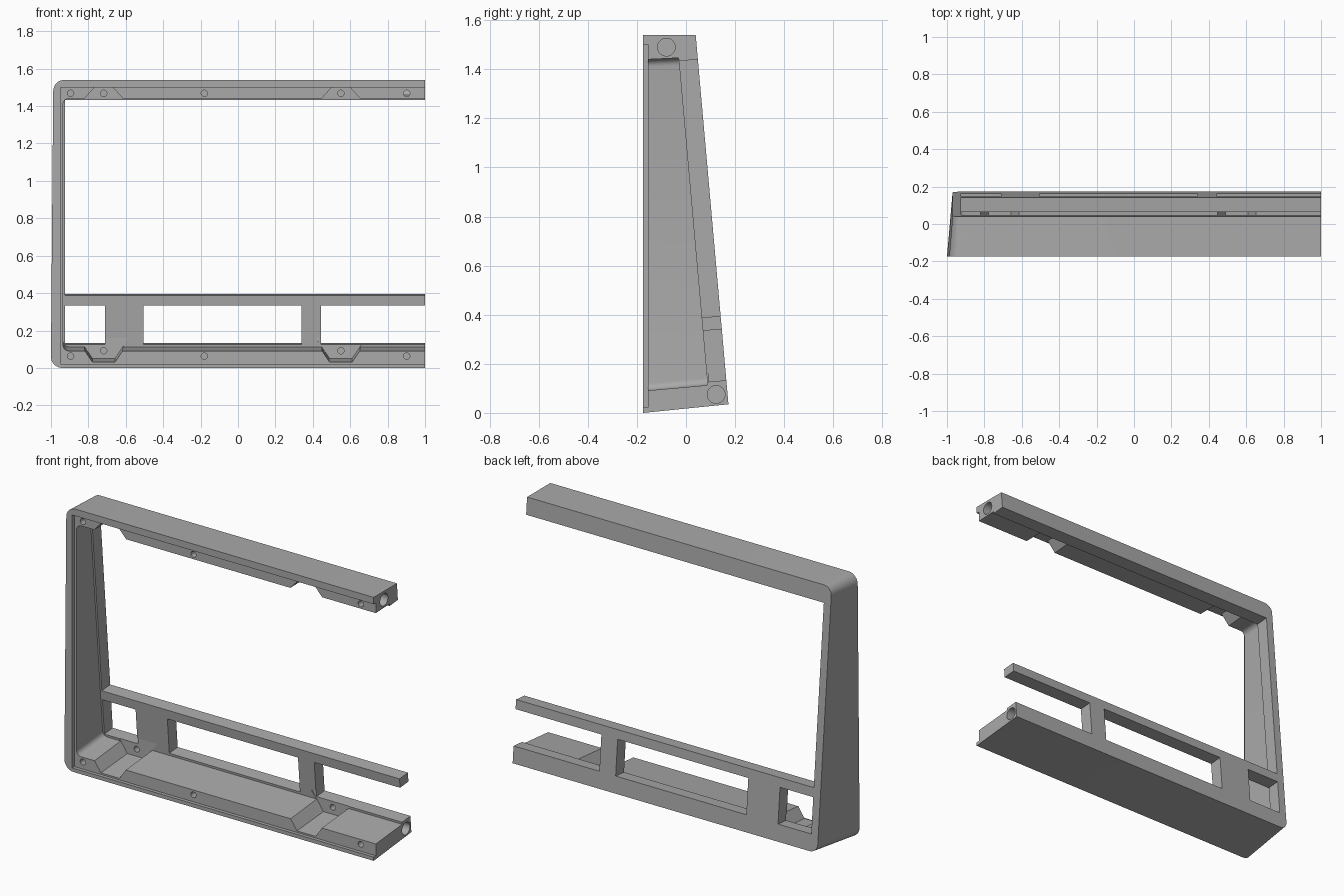
import bpy, bmesh, math
from mathutils import Matrix, Vector

if "Cube" in bpy.data.objects:
    bpy.data.objects.remove(bpy.data.objects["Cube"])

FRONT, SEAT, TOP, SLOPE, PANEL = -0.175, -0.155, 1.54, 0.0887, 0.078


def back_y(z):
    return 0.173 - (z - 0.035) * SLOPE


grey = bpy.data.materials.new("plain grey")
grey.diffuse_color = (0.4, 0.4, 0.4, 1)
grey.use_nodes = True
grey.node_tree.nodes["Principled BSDF"].inputs["Base Color"].default_value = (0.4, 0.4, 0.4, 1)


def make_object(name, bm):
    bmesh.ops.recalc_face_normals(bm, faces=bm.faces)
    mesh = bpy.data.meshes.new(name)
    bm.to_mesh(mesh)
    bm.free()
    mesh.materials.append(grey)
    ob = bpy.data.objects.new(name, mesh)
    bpy.context.collection.objects.link(ob)
    return ob


def loft(ring_a, ring_b):
    """Solid between two rings with the same number of points."""
    bm = bmesh.new()
    a = [bm.verts.new(p) for p in ring_a]
    b = [bm.verts.new(p) for p in ring_b]
    bm.faces.new(a)
    bm.faces.new(b[::-1])
    for i in range(len(a)):
        j = (i + 1) % len(a)
        bm.faces.new((a[i], b[i], b[j], a[j]))
    return bm


def prism_x(section, x0, x1):
    return loft([(x0, y, z) for y, z in section], [(x1, y, z) for y, z in section])


def prism_y(section, y0, y1, shear=0.0):
    return loft([(x, y0, z) for x, z in section],
                [(x, y1, z + shear * (y1 - y0)) for x, z in section])


def cylinder(start, end, radius):
    start, end = Vector(start), Vector(end)
    axis = end - start
    bm = bmesh.new()
    turn = axis.to_track_quat('Z', 'Y').to_matrix().to_4x4()
    bmesh.ops.create_cone(bm, cap_ends=True, segments=32, radius1=radius, radius2=radius,
                          depth=axis.length,
                          matrix=Matrix.Translation((start + end) / 2) @ turn)
    return bm


def rounded_outline(x_low, x_high, z0, z1, radius, steps=8):
    """Square on the +x end, rounded on the other end."""
    pts = [(1, z0), (1, z1)]
    for x, z, first in ((x_high, z1 - radius, 90), (x_low, z0 + radius, 180)):
        for i in range(steps + 1):
            a = math.radians(first + 90 * i / steps)
            pts.append((x + radius + radius * math.cos(a), z + radius * math.sin(a)))
    return pts


# Tapered outer shell with a sloping back
front = rounded_outline(-1, -0.988, 0, TOP, 0.06)
rear = rounded_outline(-0.97, -0.97, 0.035, TOP, 0.05)
frame = make_object("frame", loft([(x, FRONT, z) for x, z in front],
                                  [(x, back_y(z), z) for x, z in rear]))


def cut(name, bm):
    cutter = make_object(name, bm)
    cutter.hide_render = True
    mod = frame.modifiers.new(name, 'BOOLEAN')
    mod.operation, mod.solver, mod.object = 'DIFFERENCE', 'EXACT', cutter
    bpy.context.view_layer.objects.active = frame
    bpy.ops.object.modifier_apply(modifier=mod.name)
    bpy.data.objects.remove(cutter)


# Shallow front rebate and the deep cavity behind it
cut("front_rebate", prism_x([(-0.3, 0.022), (SEAT, 0.022), (SEAT, 1.5), (-0.3, 1.5)], -0.95, 1.2))
cavity = prism_x([(-0.2, 0.087), (back_y(0.113) - PANEL, 0.113),
                  (back_y(1.446) - PANEL, 1.446), (-0.2, 1.438)], -0.935, 1.2)
corners = [e for e in cavity.edges
           if all(v.co.x < 0 for v in e.verts)
           and abs(e.verts[0].co.z - e.verts[1].co.z) < 0.1]
bmesh.ops.bevel(cavity, geom=corners, offset=0.03, segments=6, affect='EDGES', profile=0.5)
cut("cavity", cavity)


# Openings through the sloping back panel
def window(x0, x1, z0, z1):
    section = []
    for z, d in ((z0, -0.1), (z0, 0.1), (z1, 0.1), (z1, -0.1)):
        section.append((back_y(z) + d, z + d * SLOPE))
    cut("window", prism_x(section, x0, x1))


window(-0.925, 1.2, 0.395, 1.44)
for x0, x1 in ((-0.925, -0.71), (-0.505, 0.34), (0.445, 1.2)):
    window(x0, x1, 0.133, 0.341)

# Clearance notches with their screw holes in the panel
for x in (-0.718, 0.55):
    low = [(x - 0.135, 0.14), (x - 0.06, 0.03), (x + 0.06, 0.03), (x + 0.135, 0.14)]
    high = [(x - 0.13, 1.41), (x - 0.05, 1.499), (x + 0.05, 1.499), (x + 0.13, 1.41)]
    cut("lower_notch", prism_y(low, -0.17, back_y(0.1) - PANEL, 0.08))
    cut("upper_notch", prism_y(high, -0.17, back_y(1.47) - PANEL))
    for z in (0.092, 1.468):
        y = back_y(z) - PANEL
        cut("screw_hole", cylinder((x, y - 0.02, z), (x, y + 0.05, z), 0.017))

# Screw holes in the front seat
for x in (-0.895, -0.18, 0.902):
    for z in (0.063, 1.468):
        cut("screw_hole", cylinder((x, -0.2, z), (x, -0.06, z), 0.017))

# Blind bores in the open end
for y, z in ((-0.08, 1.49), (0.123, 0.075)):
    cut("end_bore", cylinder((0.75, y, z), (1.1, y, z), 0.036))

bpy.ops.object.select_all(action='DESELECT')
frame.select_set(True)
bpy.context.view_layer.objects.active = frame
bpy.ops.object.shade_smooth_by_angle(angle=math.radians(25))
